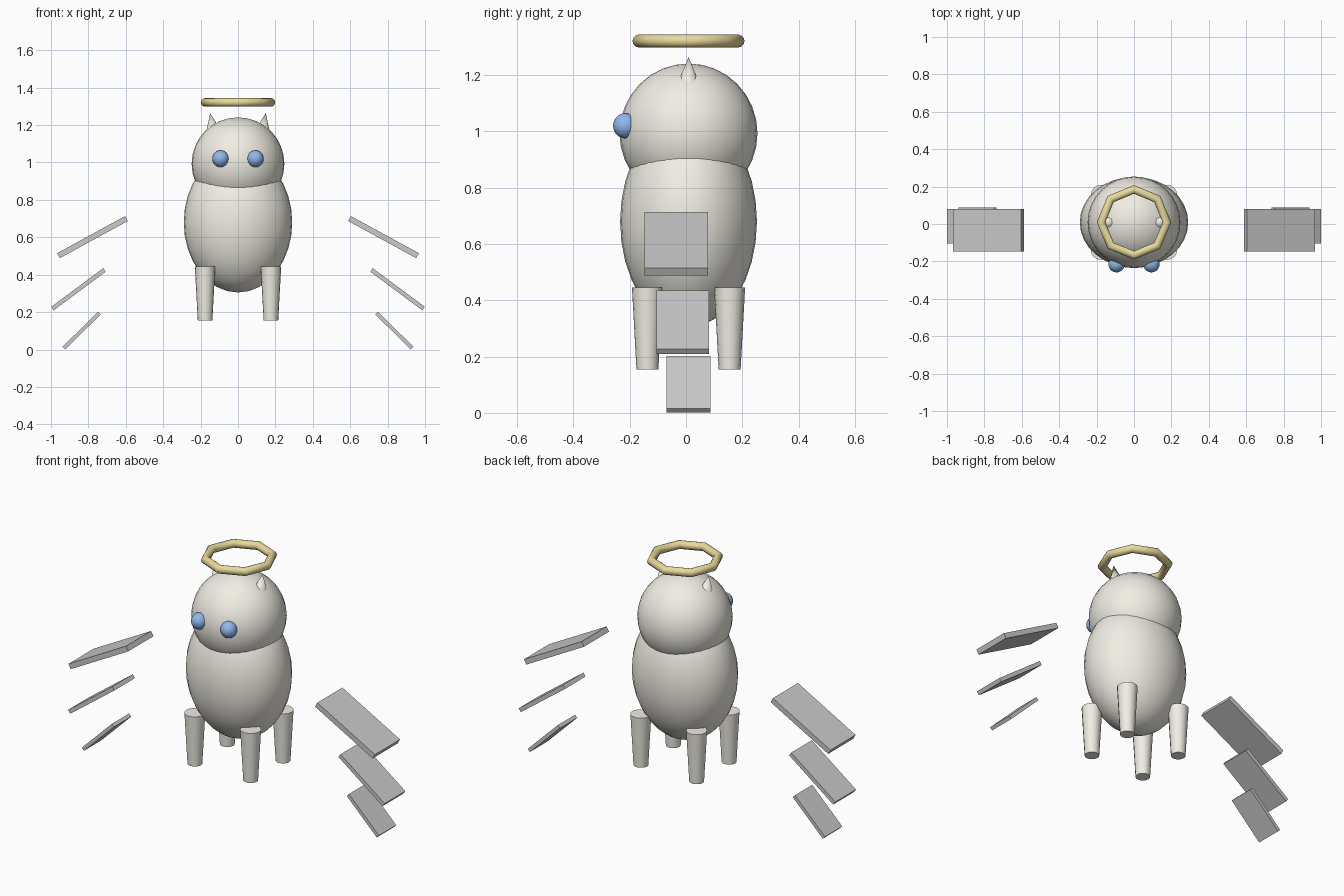
import bpy
from math import radians, pi

if "Cube" in bpy.data.objects:
    bpy.data.objects.remove(bpy.data.objects["Cube"])

Y0 = 0.009  # centre of the body in y


def material(name, rgb):
    m = bpy.data.materials.new(name)
    m.diffuse_color = (*rgb, 1)
    m.use_nodes = True
    m.node_tree.nodes["Principled BSDF"].inputs["Base Color"].default_value = m.diffuse_color
    return m


CREAM = material("cream", (0.87, 0.85, 0.77))
BLUE = material("blue", (0.28, 0.48, 0.85))
GOLD = material("gold", (0.82, 0.70, 0.33))


def finish(name, mat=None, smooth=None):
    ob = bpy.context.object
    ob.name = name
    if mat:
        ob.data.materials.append(mat)
    if smooth:
        bpy.ops.object.shade_smooth_by_angle(angle=radians(smooth))
    return ob


def ball(name, loc, scale, mat, seg=32, rings=16):
    bpy.ops.mesh.primitive_uv_sphere_add(segments=seg, ring_count=rings, radius=1, location=loc)
    bpy.context.object.scale = scale
    bpy.ops.object.transform_apply(location=False, rotation=False, scale=True)
    return finish(name, mat, 40)


def cone(name, loc, r1, r2, depth, sides, mat, tilt=0):
    bpy.ops.mesh.primitive_cone_add(vertices=sides, radius1=r1, radius2=r2, depth=depth,
                                    location=loc, rotation=(0, tilt, 0))
    return finish(name, mat, 50)


# Body and head
ball("body", (0, Y0, 0.68), (0.29, 0.243, 0.375), CREAM)
ball("head", (0, Y0, 0.993), (0.248, 0.245, 0.248), CREAM)

# Halo: eight-sided ring
bpy.ops.mesh.primitive_torus_add(major_segments=8, minor_segments=12, major_radius=0.176,
                                 minor_radius=0.023, location=(0, Y0, 1.321))
finish("halo", GOLD, 50)

# Feather slabs: centre x, y, z, length, width, thickness, droop angle
FEATHERS = [
    (0.778, -0.034, 0.601, 0.414, 0.226, 0.030, 28.65),
    (0.853, -0.012, 0.322, 0.347, 0.186, 0.023, 36.6),
    (0.836, 0.009, 0.101, 0.266, 0.156, 0.020, 44.5),
]

for side, tag in ((-1, "right"), (1, "left")):
    # Eyes and ears
    ball(f"eye_{tag}", (side * 0.093, -0.215, 1.02), (0.044, 0.044, 0.045), BLUE, 20, 12)
    cone(f"ear_{tag}", (side * 0.14, Y0, 1.215), 0.04, 0, 0.10, 8, CREAM, side * radians(10))

    # Tapered legs
    for fb, pos in ((-1, "front"), (1, "back")):
        cone(f"{pos}_leg_{tag}", (side * 0.176, Y0 + fb * 0.146, 0.30),
             0.039, 0.055, 0.29, 16, CREAM)

    # Floating wing feathers
    for i, (x, y, z, length, width, thick, droop) in enumerate(FEATHERS, 1):
        bpy.ops.mesh.primitive_cube_add(size=1, location=(side * x, y, z),
                                        rotation=(0, side * radians(droop), 0))
        bpy.context.object.scale = (length, width, thick)
        bpy.ops.object.transform_apply(location=False, rotation=False, scale=True)
        finish(f"wing_feather_{tag}_{i}")
